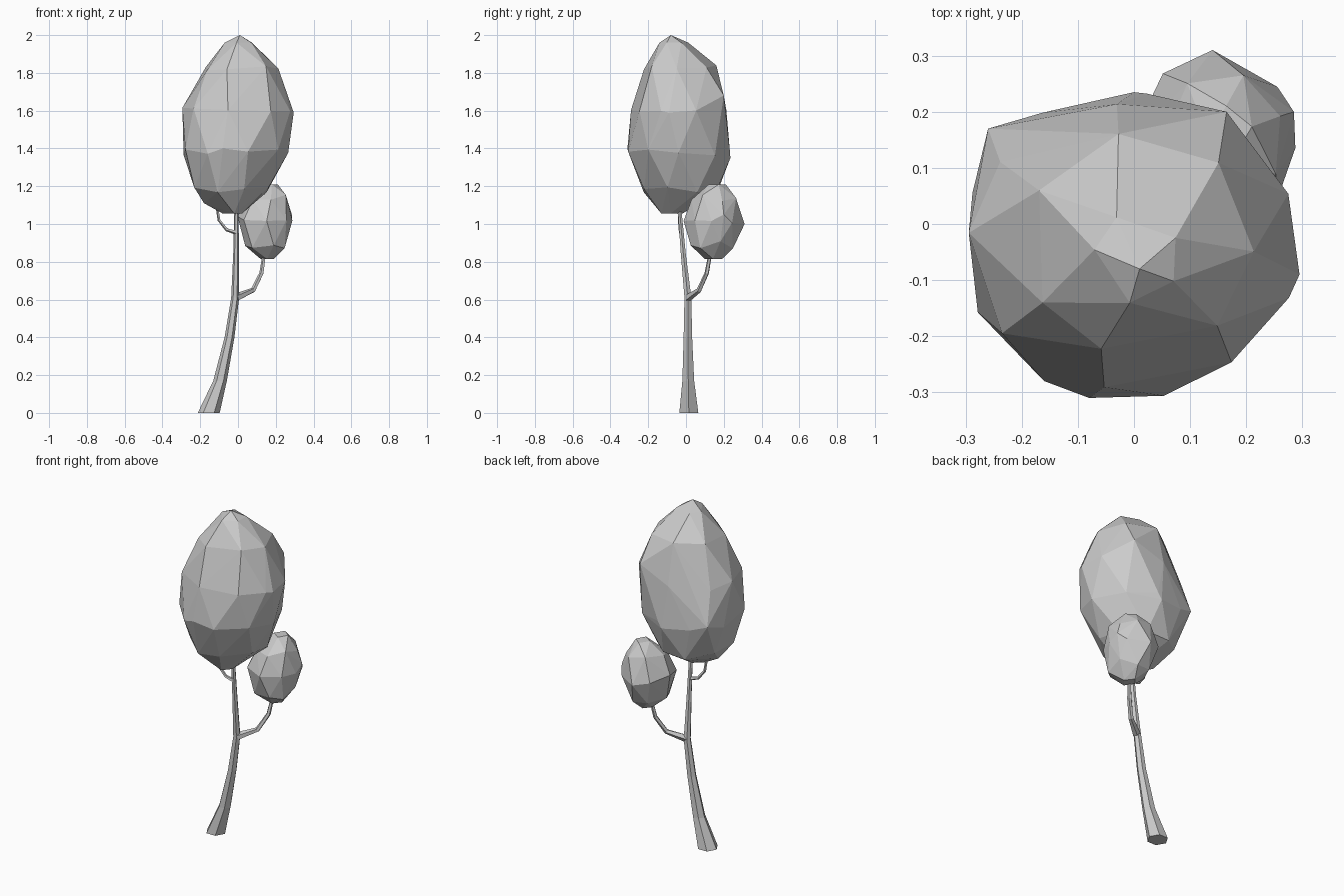
import bpy
import bmesh
import random
from math import sin, cos, pi
from mathutils import Vector

random.seed(4)
old = bpy.data.objects.get("Cube")
if old:
    bpy.data.objects.remove(old, do_unlink=True)

GREY = (0.6, 0.6, 0.6, 1)
mat = bpy.data.materials.new("plain grey")
mat.use_nodes = True
mat.diffuse_color = GREY
mat.node_tree.nodes["Principled BSDF"].inputs["Base Color"].default_value = GREY


def finish(bm, name):
    """Turn a bmesh into a flat-shaded grey object."""
    bmesh.ops.recalc_face_normals(bm, faces=bm.faces)
    mesh = bpy.data.meshes.new(name)
    bm.to_mesh(mesh)
    bm.free()
    mesh.materials.append(mat)
    obj = bpy.data.objects.new(name, mesh)
    bpy.context.collection.objects.link(obj)
    return obj


def limb(name, path, sides, flat=False):
    """Tapered faceted tube along points of (x, y, z, radius)."""
    bm = bmesh.new()
    points = [Vector(p[:3]) for p in path]
    rings = []
    for i, p in enumerate(points):
        ahead = points[min(i + 1, len(points) - 1)]
        behind = points[max(i - 1, 0)]
        axis = Vector((0, 0, 1)) if flat else (ahead - behind).normalized()
        u = axis.cross(Vector((0, 1, 0))).normalized()
        v = axis.cross(u)
        ring = []
        for k in range(sides):
            a = 2 * pi * k / sides
            ring.append(bm.verts.new(p + (u * cos(a) + v * sin(a)) * path[i][3]))
        rings.append(ring)
    for low, high in zip(rings, rings[1:]):
        for k in range(sides):
            n = (k + 1) % sides
            bm.faces.new((low[k], low[n], high[n], high[k]))
    bm.faces.new(rings[0])
    bm.faces.new(rings[-1])
    return finish(bm, name)


def crown(name, layers, corners):
    """Faceted hull around irregular rings of (z, x0, x1, y0, y1, count)."""
    bm = bmesh.new()
    for i, (z, x0, x1, y0, y1, count) in enumerate(layers):
        for k in range(count):
            a = 2 * pi * (k + i / 2 + random.uniform(-0.15, 0.15)) / count
            x = (x0 + x1) / 2 + (x1 - x0) / 2 * cos(a) * 1.02
            y = (y0 + y1) / 2 + (y1 - y0) / 2 * sin(a) * 1.02
            bm.verts.new((x, y, z + random.uniform(-0.02, 0.02) * (count > 5)))
    for c in corners:
        bm.verts.new(c)
    hull = bmesh.ops.convex_hull(bm, input=bm.verts)
    spare = {g for g in hull["geom_interior"] if isinstance(g, bmesh.types.BMVert)}
    bmesh.ops.delete(bm, geom=list(spare), context="VERTS")
    return finish(bm, name)


# Leaning trunk with a flared foot
limb("trunk", [
    (-0.155, 0.015, 0, 0.058),
    (-0.095, 0.012, 0.17, 0.036),
    (-0.045, 0.01, 0.4, 0.026),
    (-0.015, 0.01, 0.61, 0.021),
    (-0.01, -0.015, 0.85, 0.015),
    (-0.008, -0.04, 1.15, 0.01)], 6, flat=True)

# Branch carrying the small crown
limb("side_branch", [
    (-0.01, 0.01, 0.61, 0.022),
    (0.08, 0.07, 0.65, 0.014),
    (0.125, 0.11, 0.74, 0.012),
    (0.145, 0.135, 0.88, 0.009)], 5)

# Thin twig tucked under the large crown
limb("upper_twig", [
    (-0.01, -0.025, 0.955, 0.012),
    (-0.06, -0.03, 0.97, 0.009),
    (-0.1, -0.035, 1.02, 0.008),
    (-0.12, -0.04, 1.15, 0.007)], 5)

# Large egg-shaped crown
crown("large_crown", [
    (1.055, -0.08, 0.02, -0.13, -0.02, 4),
    (1.18, -0.25, 0.17, -0.23, 0.17, 8),
    (1.38, -0.3, 0.26, -0.31, 0.23, 9),
    (1.61, -0.29, 0.29, -0.29, 0.21, 9),
    (1.83, -0.19, 0.21, -0.23, 0.16, 7),
    (1.96, -0.07, 0.08, -0.14, 0.02, 5)],
    [(0.01, -0.08, 2), (-0.26, 0.17, 1.4), (0.165, 0.2, 1.68),
     (0.295, -0.09, 1.59), (-0.08, -0.31, 1.4), (0, 0.235, 1.35),
     (-0.18, -0.05, 1.11)])

# Small round crown
crown("small_crown", [
    (0.815, 0.12, 0.19, 0.1, 0.19, 4),
    (0.89, 0.04, 0.26, 0.02, 0.25, 7),
    (1.02, 0, 0.285, -0.01, 0.3, 8),
    (1.14, 0.05, 0.265, 0.03, 0.27, 7),
    (1.21, 0.13, 0.21, 0.12, 0.21, 4)],
    [(0.14, 0.31, 1), (0.285, 0.2, 1.05)])
